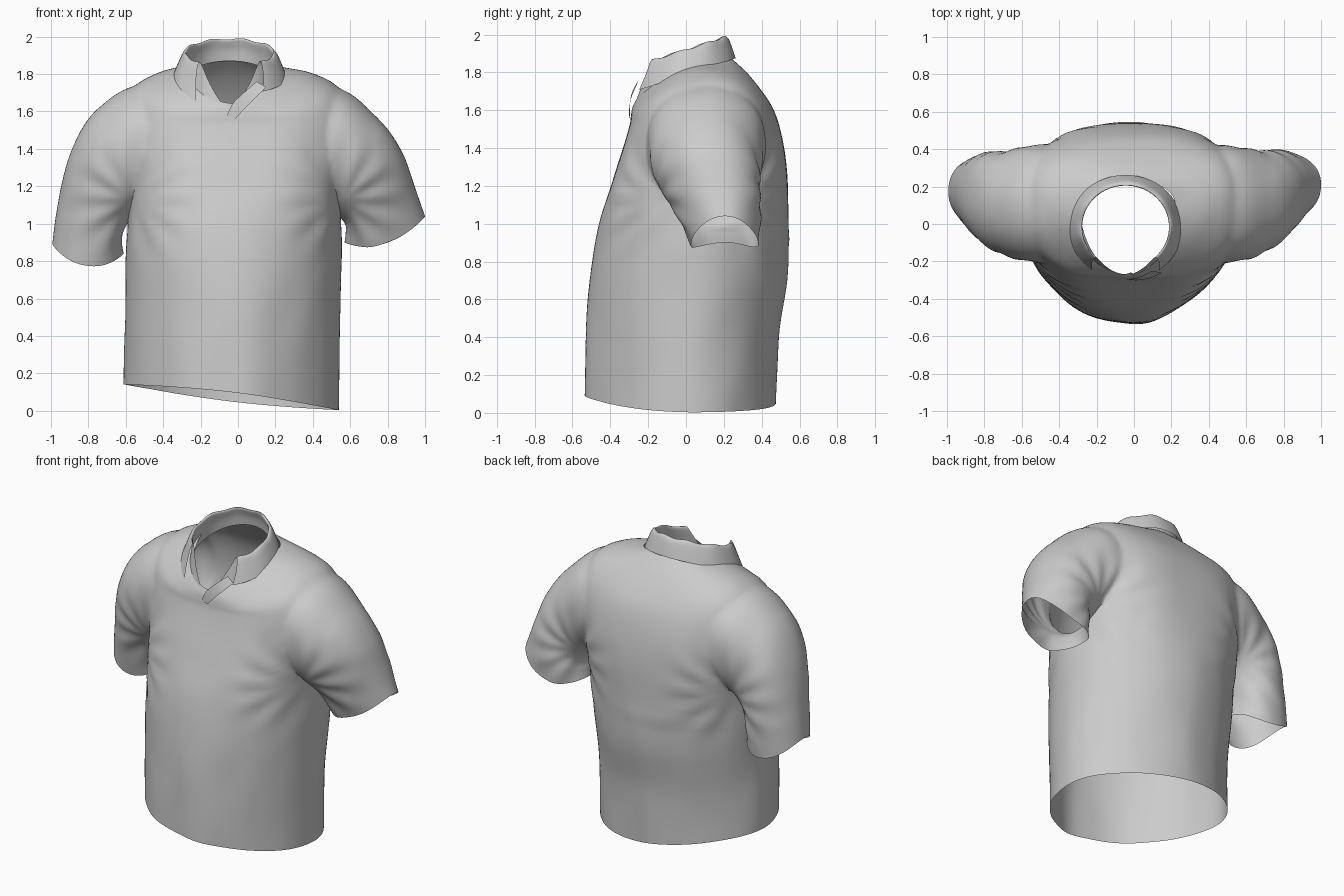
import bpy, bmesh, math
from mathutils import Vector, noise

if "Cube" in bpy.data.objects:
    bpy.data.objects.remove(bpy.data.objects["Cube"])


def spline(rows, steps):
    """Catmull-Rom interpolation between rows of numbers."""
    out = []
    for i in range(len(rows) - 1):
        p0, p1, p2, p3 = (rows[min(max(i + k, 0), len(rows) - 1)] for k in (-1, 0, 1, 2))
        for j in range(steps):
            t = j / steps
            out.append([0.5 * (2 * b + (c - a) * t + (2 * a - 5 * b + 4 * c - d) * t * t
                               + (3 * b - a - 3 * c + d) * t ** 3)
                        for a, b, c, d in zip(p0, p1, p2, p3)])
    out.append(list(rows[-1]))
    return out


def spow(v, p):
    return math.copysign(abs(v) ** p, v)


def loft(name, rings, closed=True, tips=None):
    """Skin rings of points; tips closes both ends with fans to two apex points."""
    bm = bmesh.new()
    vs = [[bm.verts.new(p) for p in r] for r in rings]
    n = len(vs[0])
    for a, b in zip(vs, vs[1:]):
        for i in range(n if closed else n - 1):
            j = (i + 1) % n
            bm.faces.new((a[i], a[j], b[j], b[i]))
    if tips:
        for ring, tip in zip((vs[0], vs[-1]), tips):
            apex = bm.verts.new(tip)
            for i in range(n):
                bm.faces.new((ring[i], ring[(i + 1) % n], apex))
    bmesh.ops.recalc_face_normals(bm, faces=bm.faces[:])
    me = bpy.data.meshes.new(name)
    bm.to_mesh(me)
    bm.free()
    ob = bpy.data.objects.new(name, me)
    bpy.context.collection.objects.link(ob)
    return ob


def smooth(ob, angle=50):
    bpy.ops.object.select_all(action='DESELECT')
    ob.select_set(True)
    bpy.context.view_layer.objects.active = ob
    bpy.ops.object.shade_smooth_by_angle(angle=math.radians(angle))


# Torso: left x, right x, side y, side z, front y, front z, back y, back z, squareness
torso_rows = [
    (-.610, .540, .04, .068, -.535, .095, .475, .045, 1.85),
    (-.605, .545, .04, .40, -.53, .40, .49, .40, 1.85),
    (-.600, .550, .05, .70, -.51, .70, .535, .70, 1.95),
    (-.590, .550, .07, 1.0, -.46, 1.0, .54, 1.0, 2.2),
    (-.580, .555, .10, 1.25, -.39, 1.23, .535, 1.25, 2.6),
    (-.580, .565, .11, 1.42, -.335, 1.40, .515, 1.42, 2.8),
    (-.590, .580, .12, 1.59, -.30, 1.52, .47, 1.58, 2.8),
    (-.550, .530, .12, 1.735, -.292, 1.57, .41, 1.69, 2.7),
    (-.430, .390, .12, 1.805, -.285, 1.61, .33, 1.79, 2.3),
    (-.290, .220, .11, 1.845, -.27, 1.645, .24, 1.87, 2.0),
]
N = 120
rings = []
for xl, xr, ys, zs, yf, zf, yb, zb, n in spline(torso_rows, 7):
    ring = []
    for k in range(N):
        t = 2 * math.pi * (k + .37) / N
        c, s = spow(math.cos(t), 2 / n), spow(math.sin(t), 2 / n)
        x = (xl + xr) / 2 + (xr - xl) / 2 * c
        ye, ze = (yf, zf) if s < 0 else (yb, zb)
        z = zs + (ze - zs) * s * s - .13 * x * max(0, 1 - zs / .9)
        ring.append((x, ys + (ye - ys) * abs(s), z))
    rings.append(ring)
tips = [Vector((0, 0, -.3)), Vector((-.03, 0, 2.2))]
shirt = loft("shirt_body", rings, tips=tips)

# Sleeves: top x, top z, underarm x, underarm z, centre y, half depth, end droop
right_rows = [
    (.30, 1.68, .28, 1.22, .11, .27, 0), (.55, 1.72, .42, 1.14, .11, .315, 0),
    (.765, 1.545, .52, 1.06, .11, .285, 0), (.88, 1.37, .572, 1.0, .14, .25, 0),
    (.95, 1.18, .578, .95, .18, .215, .03), (1.0, 1.04, .575, .90, .205, .18, .075)]
left_rows = [
    (-.30, 1.68, -.28, 1.22, .11, .27, 0), (-.56, 1.735, -.42, 1.14, .11, .315, 0),
    (-.78, 1.585, -.55, 1.05, .11, .285, 0), (-.905, 1.36, -.610, .96, .135, .25, 0),
    (-.965, 1.10, -.618, .89, .16, .21, .04), (-.995, .89, -.612, .84, .175, .18, .09)]
for name, rows in (("right_sleeve", right_rows), ("left_sleeve", left_rows)):
    rings = []
    for tx, tz, bx, bz, yc, d, droop in spline(rows, 9):
        ring = []
        for k in range(72):
            t = 2 * math.pi * (k + .21) / 72
            c, s = spow(math.cos(t), .93), spow(math.sin(t), .93)
            ring.append(((tx + bx) / 2 + (tx - bx) / 2 * c, yc + d * s,
                         (tz + bz) / 2 + (tz - bz) / 2 * c - droop * s * s))
        rings.append(ring)
    first, last = rows[0], rows[-1]
    inner = Vector(((first[0] + first[2]) / 2 * .9, .1, 1.45))
    outer = Vector(((last[0] + last[2]) / 2, last[4], last[3] - .25))
    sleeve = loft(name, rings, tips=(inner, outer))
    tips.append(outer)
    mod = shirt.modifiers.new("join", 'BOOLEAN')
    mod.operation, mod.solver, mod.object = 'UNION', 'EXACT', sleeve
    bpy.context.view_layer.objects.active = shirt
    bpy.ops.object.modifier_apply(modifier=mod.name)
    bpy.data.objects.remove(sleeve)

# Open the neck, hem and cuffs, then blend the armhole seams
bm = bmesh.new()
bm.from_mesh(shirt.data)
ends = [v for v in bm.verts if any((v.co - t).length < 1e-3 for t in tips)]
bmesh.ops.delete(bm, geom=ends, context='VERTS')
bmesh.ops.remove_doubles(bm, verts=bm.verts[:], dist=.003)
seam = [v for v in bm.verts if .36 < abs(v.co.x) < .74 and 1.15 < v.co.z < 1.79]
for _ in range(7):
    bmesh.ops.smooth_vert(bm, verts=seam, factor=.5,
                          use_axis_x=True, use_axis_y=True, use_axis_z=True)

# Cloth folds: soft noise, creases fanning from the armpits, placket and waist fold
bm.normal_update()
for v in bm.verts:
    x, y, z = v.co
    d = .006 * noise.noise(Vector((x * 5, y * 5, z * 3)))
    ax, az = abs(x) - .56, z - 1.12
    r = math.hypot(ax, az)
    d += .005 * math.sin(11 * math.atan2(az, ax)) * math.exp(-((r - .22) / .12) ** 2)
    if y < 0 and z < .7:
        d += .010 * math.sin(17 * x) * (1 - z / .7) * max(0, 1 - abs(x) * 1.8)
    if y < -.2 and 1.15 < z:
        d -= .012 * math.exp(-((x + .02) / .014) ** 2) * min(1, (z - 1.15) * 6)
    if y > .2 and abs(x) < .55 and z > .88:
        d += .012 * math.exp(-(z - .88) * 14) * max(0, 1 - abs(x + .2) * 2.2)
    v.co += v.normal * d
bm.to_mesh(shirt.data)
bm.free()
smooth(shirt)

# Collar: x radius, front y, back y, front z, back z, opening angle
collar_rows = [
    (.250, -.27, .235, 1.635, 1.87, .15), (.242, -.25, .225, 1.74, 1.93, .45),
    (.232, -.235, .205, 1.835, 1.985, .72), (.252, -.25, .225, 1.835, 1.98, .74),
    (.280, -.275, .245, 1.765, 1.93, .70), (.305, -.30, .262, 1.69, 1.875, .62)]
rings = []
rows = spline(collar_rows, 4)
for i, (rx, yf, yb, zf, zb, t0) in enumerate(rows):
    u = i / (len(rows) - 1)
    ring = []
    for k in range(81):
        t = t0 + (2 * math.pi - 2 * t0) * k / 80
        m = (1 - math.cos(t)) / 2
        x = -.045 + rx * math.sin(t)
        z = zf + (zb - zf) * m + .005 * math.sin(9 * t + 1) * math.sin(math.pi * u)
        # Pointed lapel on the left end
        point = max(0, (k - 66) / 14) ** 2 * max(0, u - .5) * 2
        ring.append((x, yf + (yb - yf) * m, min(z - .06 * point, 2.0)))
    rings.append(ring)
smooth(loft("collar", rings, closed=False), 60)

# Placket edge overlapping at the bottom of the neck opening
edge = spline([(-.06, -.296, 1.575, -.015, -.300, 1.56), (-.03, -.296, 1.64, .03, -.300, 1.61),
               (.03, -.283, 1.70, .09, -.288, 1.67), (.10, -.25, 1.76, .15, -.262, 1.73)], 4)
smooth(loft("placket_flap", [(e[:3], e[3:]) for e in edge], closed=False))
